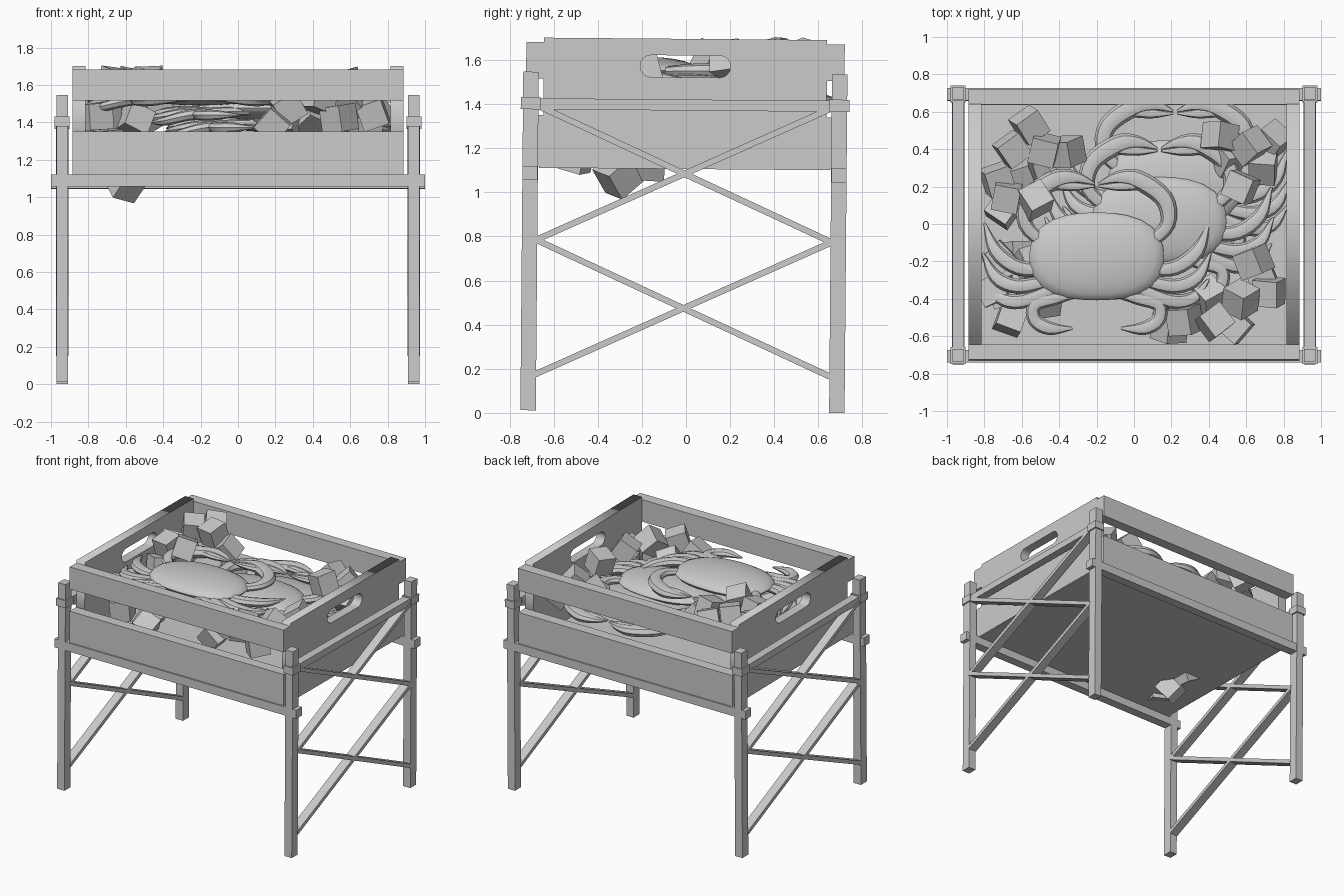
import bpy, bmesh, math, random
from mathutils import Vector, Matrix, Euler

if "Cube" in bpy.data.objects:
    bpy.data.objects.remove(bpy.data.objects["Cube"])

random.seed(4)
col = bpy.context.scene.collection


def add_object(name, bm, smooth=False):
    mesh = bpy.data.meshes.new(name)
    bmesh.ops.recalc_face_normals(bm, faces=bm.faces)
    for f in bm.faces:
        f.smooth = smooth
    bm.to_mesh(mesh)
    bm.free()
    ob = bpy.data.objects.new(name, mesh)
    col.objects.link(ob)
    return ob


def box(name, x, y, z, centre=None, rot=None):
    """Box from (min, max) ranges, optionally turned about and moved to a centre."""
    bm = bmesh.new()
    bmesh.ops.create_cube(bm, size=1)
    for v in bm.verts:
        v.co = Vector([(r[0] + r[1]) / 2 + c * (r[1] - r[0]) for r, c in zip((x, y, z), v.co)])
    ob = add_object(name, bm)
    if centre:
        ob.location = centre
        ob.rotation_euler = rot
    return ob


# Stand: legs, collars, rails and crossed side braces
for sx, side in ((-1, "left"), (1, "right")):
    X = 0.94 * sx
    for sy, end in ((-1, "front"), (1, "back")):
        Y = 0.70 * sy
        box(f"{end}_{side}_leg", (X - .03, X + .03), (Y - .035, Y + .035), (0, 1.535))
        box(f"{end}_{side}_collar", (X - .04, X + .04), (Y - .045, Y + .045), (1.365, 1.42))
    box(f"{side}_upper_rail", (X - .03, X + .03), (-.70, .70), (1.365, 1.415))
    for low in (0.165, 0.775):
        for d in (-1, 1):
            half = math.hypot(0.67, 0.305)
            box(f"{side}_cross_brace", (-.033, .033), (-half, half), (-.014, .014),
                (X, 0, low + 0.303), (d * math.atan2(0.61, 1.34), 0, 0))
for sy, end in ((-1, "front"), (1, "back")):
    box(f"{end}_lower_rail", (-1, 1), (.70 * sy - .034, .70 * sy + .034), (1.045, 1.108))

# Tray: floor and slotted front and back boards
box("tray_floor", (-.88, .88), (-.66, .66), (1.10, 1.12))
for sy, end in ((-1, "front"), (1, "back")):
    y = sorted((.642 * sy, .722 * sy))
    box(f"tray_{end}_lower_board", (-.885, .885), y, (1.105, 1.34))
    box(f"tray_{end}_upper_board", (-.885, .885), y, (1.505, 1.67))


# Tray ends with a rounded hand hole
def end_panel(name, x):
    cu = bpy.data.curves.new(name, 'CURVE')
    cu.dimensions, cu.fill_mode, cu.extrude = '2D', 'BOTH', 0.035
    outer = [(-.642, 1.105), (.642, 1.105), (.642, 1.69), (-.642, 1.69)]
    hole = []
    for s in (1, -1):
        for i in range(9):
            a = math.pi * (i / 8 - .5)
            hole.append((s * (.155 + .05 * math.cos(a)), 1.565 + s * .05 * math.sin(a)))
    for pts in (outer, hole):
        sp = cu.splines.new('POLY')
        sp.points.add(len(pts) - 1)
        for p, c in zip(sp.points, pts):
            p.co = (*c, 0, 1)
        sp.use_cyclic_u = True
    tmp = bpy.data.objects.new(name, cu)
    col.objects.link(tmp)
    dg = bpy.context.evaluated_depsgraph_get()
    mesh = bpy.data.meshes.new_from_object(tmp.evaluated_get(dg))
    bpy.data.objects.remove(tmp)
    ob = bpy.data.objects.new(name, mesh)
    col.objects.link(ob)
    ob.rotation_euler = (math.pi / 2, 0, math.pi / 2)
    ob.location.x = x


end_panel("tray_left_end", -.85)
end_panel("tray_right_end", .85)


# Crab limbs: tapered tubes through points (x, y, z, radius)
def limb(bm, pts, mirror, sides=8, flat=.75, steps=4):
    P = [Vector(p) for p in pts]
    P = [2 * P[0] - P[1]] + P + [2 * P[-1] - P[-2]]
    path = []
    for i in range(1, len(P) - 2):
        a, b, c, d = P[i - 1:i + 3]
        for k in range(steps):
            t = k / steps
            path.append(.5 * (2 * b + (c - a) * t + (2 * a - 5 * b + 4 * c - d) * t * t
                              + (3 * b - a - 3 * c + d) * t ** 3))
    path.append(P[-2])
    rings = []
    for i, p in enumerate(path):
        t = (path[min(i + 1, len(path) - 1)] - path[max(i - 1, 0)]).xyz
        n = t.cross(Vector((0, 0, 1))).normalized()
        ring = []
        for k in range(sides):
            a = 2 * math.pi * k / sides
            v = p.xyz + max(p.w, .004) * (n * math.cos(a) + Vector((0, 0, flat * math.sin(a))))
            ring.append(bm.verts.new((v.x * mirror, v.y, v.z)))
        rings.append(ring)
    for r, q in zip(rings, rings[1:]):
        for k in range(sides):
            j = (k + 1) % sides
            bm.faces.new((r[k], r[j], q[j], q[k]))
    bm.faces.new(rings[0])
    bm.faces.new(rings[-1])


limbs = [
    # claw arm with two fingers
    [(.27, .06, -.01, .035), (.38, .17, 0, .04), (.36, .31, 0, .05), (.22, .41, 0, .052),
     (.11, .42, 0, .034), (0.01, .388, 0, .006)],
    [(.24, .39, 0, .035), (.12, .375, 0, .026), (.01, .375, 0, .006)],
    # walking legs
    [(.27, -.07, -.02, .035), (.42, -.06, -.02, .042), (.54, .03, -.03, .038), (.60, .18, -.04, .006)],
    [(.25, -.13, -.02, .035), (.42, -.16, -.03, .04), (.54, -.11, -.05, .036), (.61, .02, -.06, .006)],
    [(.22, -.17, -.02, .035), (.40, -.24, -.04, .04), (.52, -.22, -.07, .034), (.60, -.12, -.08, .006)],
    # swimming paddle
    [(.08, -.18, -.02, .03), (.22, -.225, -.02, .034), (.33, -.26, -.03, .036),
     (.33, -.34, -.04, .038), (.25, -.385, -.04, .036), (.13, -.385, -.04, .008)],
]

bm = bmesh.new()
bmesh.ops.create_uvsphere(bm, u_segments=28, v_segments=12, radius=1)
for v in bm.verts:
    x, y, z = v.co
    full = 1 + .25 * (x * y) ** 2            # slightly squared oval shell
    v.co = Vector((x * .36 * full, y * .235 * full, z * .062))
for m in (-1, 1):
    for pts in limbs:
        limb(bm, pts, m)
top = add_object("top_crab", bm, smooth=True)
top.data.set_sharp_from_angle(angle=math.radians(40))
top.location = (-.20, -.17, 1.545)
for name, loc in (("middle_crab", (.135, .02, 1.47)), ("bottom_crab", (.22, .22, 1.405))):
    ob = bpy.data.objects.new(name, top.data)
    ob.location = loc
    col.objects.link(ob)

# Ice cubes in loose heaps
cubes = [
    (-.56, .53, 1.60), (-.65, .40, 1.61), (-.48, .40, 1.61), (-.36, .39, 1.52), (-.73, .24, 1.52),
    (-.68, .15, 1.56), (-.53, .13, 1.59), (-.60, .26, 1.48), (-.70, .08, 1.43), (-.45, .28, 1.45),
    (.46, .47, 1.52), (.62, .42, 1.53), (.69, .31, 1.45), (.74, .45, 1.42), (.50, .36, 1.44),
    (.57, .20, 1.60),
    (.64, -.20, 1.52), (.57, -.40, 1.52), (.43, -.52, 1.52), (.27, -.51, 1.47), (.72, -.36, 1.44),
    (.54, -.54, 1.41), (.26, -.40, 1.40), (.40, -.38, 1.42), (.19, -.55, 1.38), (.68, -.27, 1.38),
    (-.76, -.35, 1.42), (-.72, -.18, 1.40), (-.70, -.36, 1.28), (-.55, -.20, 1.40),
    (-.60, -.30, 1.07), (-.62, -.16, 1.14), (-.66, -.50, 1.16), (-.48, -.40, 1.22),
]
for c in cubes:
    rot = [random.uniform(0, 1.57) for _ in range(3)]
    s = (-.07, .07)
    box("ice_cube", s, s, s, c, rot)

# The whole piece leans back very slightly
lean = Matrix.Translation((0, -.016, .006)) @ Matrix.Rotation(-.0085, 4, 'X')
for ob in col.objects:
    ob.matrix_world = lean @ Matrix.LocRotScale(ob.location, ob.rotation_euler, ob.scale)
